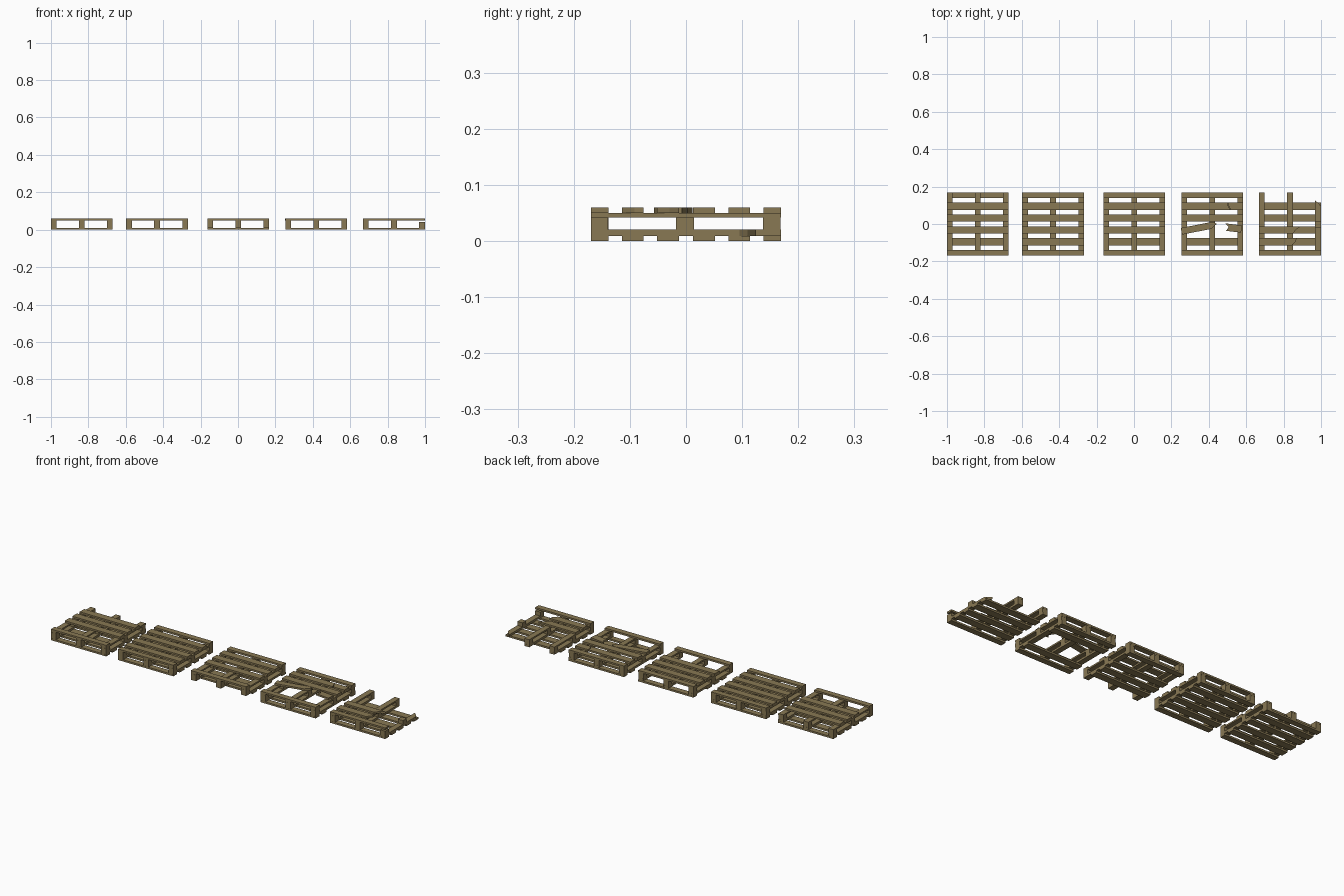
import bpy, bmesh, math
from mathutils import Matrix, Vector

if "Cube" in bpy.data.objects:
    bpy.data.objects.remove(bpy.data.objects["Cube"])

wood = bpy.data.materials.new("weathered_wood")
wood.diffuse_color = (0.25, 0.19, 0.088, 1)
wood.use_nodes = True
wood.node_tree.nodes["Principled BSDF"].inputs["Base Color"].default_value = wood.diffuse_color

# Board rows from back (0) to front (5): centre y and width
ROWS = [(0.154, 0.031), (0.095, 0.039), (0.032, 0.039),
        (-0.032, 0.039), (-0.095, 0.039), (-0.154, 0.031)]
STRINGERS = (-0.150, 0.0, 0.150)
T = 0.0095


def prism(name, pts, z0, z1, loc=(0, 0), rot=0):
    """Extrude a flat outline between two heights."""
    bm = bmesh.new()
    f = bm.faces.new([bm.verts.new((x, y, z0)) for x, y in pts])
    r = bmesh.ops.extrude_face_region(bm, geom=[f])
    for v in r["geom"]:
        if isinstance(v, bmesh.types.BMVert):
            v.co.z = z1
    bmesh.ops.recalc_face_normals(bm, faces=bm.faces)
    bm.transform(Matrix.Translation(Vector((loc[0], loc[1], 0))) @ Matrix.Rotation(rot, 4, 'Z'))
    me = bpy.data.meshes.new(name)
    bm.to_mesh(me)
    bm.free()
    me.materials.append(wood)
    ob = bpy.data.objects.new(name, me)
    bpy.context.collection.objects.link(ob)
    return ob


def box(name, x0, x1, y0, y1, z0, z1):
    return prism(name, [(x0, y0), (x1, y0), (x1, y1), (x0, y1)], z0, z1)


def board(name, cx, row, top=True):
    y, w = ROWS[row]
    z = 0.0505 if top else 0
    box(name, cx - 0.165, cx + 0.165, y - w / 2, y + w / 2, z, z + T)


def broken_board(name, x0, x1, y, w, z, left=(0, 0, 0), right=(0, 0, 0), rot=0):
    """Plank with splintered ends; offsets go from its front edge to its back edge."""
    h, m = w / 2, (x0 + x1) / 2
    pts = [(x0 - m + left[0], -h), (x1 - m + right[0], -h), (x1 - m + right[1], 0.003),
           (x1 - m + right[2], h), (x0 - m + left[2], h), (x0 - m + left[1], 0.002)]
    prism(name, pts, z, z + T, (m, y), rot)


def stringer(name, x):
    """Three blocks tied by an upper and a lower rail."""
    a, b = x - 0.015, x + 0.015
    box(name + "_lower_rail", a, b, -0.169, 0.169, T, 0.021)
    box(name + "_upper_rail", a, b, -0.169, 0.169, 0.042, 0.0505)
    for k, y in enumerate((-0.154, -0.002, 0.153)):
        box(f"{name}_block_{k}", a, b, y - 0.0155, y + 0.0155, 0.021, 0.042)


def pallet(name, cx, top, bottom, stringers=STRINGERS):
    for i, s in enumerate(stringers):
        stringer(f"{name}_stringer_{i}", cx + s)
    for r in top:
        board(f"{name}_top_board_{r}", cx, r)
    for r in bottom:
        board(f"{name}_bottom_board_{r}", cx, r, False)


# Worn pallet, whole pallet, and a pallet with gaps
pallet("worn_pallet", -0.835, (1, 2, 3, 5), (0, 1, 2, 3, 4, 5))
pallet("whole_pallet", -0.433, range(6), range(6))
pallet("gappy_pallet", 0.002, (0, 1, 2, 3, 5), (0, 2, 3, 4))

# Cracked pallet with a snapped, twisted middle board
c = 0.418
pallet("cracked_pallet", c, (0, 2, 5), (0, 1, 4, 5))
broken_board("cracked_board_long", c - 0.165, 0.515, 0.095, 0.039, 0.0505, right=(0, -0.012, -0.012))
broken_board("cracked_board_short", 0.518, c + 0.165, 0.095, 0.039, 0.0505, left=(0, -0.012, -0.012))
broken_board("snapped_board_left", 0.252, 0.43, -0.022, 0.036, 0.0505,
             right=(-0.02, 0.015, -0.005), rot=math.radians(11))
broken_board("snapped_board_right", 0.495, 0.575, -0.022, 0.039, 0.0505,
             left=(0.0, 0.01, -0.01), rot=math.radians(-7))

# Ruined pallet: missing back boards and a broken right stringer
c = 0.834
pallet("ruined_pallet", c, (5,), (1, 2, 3, 4, 5), STRINGERS[:2])
broken_board("ruined_board_left", c - 0.165, 0.865, -0.095, 0.039, 0.0505, right=(-0.02, 0, 0.004))
broken_board("ruined_board_upper", c - 0.165, 0.875, -0.032, 0.039, 0.0505, right=(-0.025, -0.008, 0.016))
x0, x1 = 0.969, 0.999
prism("broken_lower_rail", [(x0, -0.169), (x1, -0.169), (x1, 0.095), (x1 - 0.01, 0.11), (x0, 0.125)], T, 0.021)
box("broken_stringer_front_block", x0, x1, -0.169, -0.139, 0.021, 0.042)
box("broken_stringer_middle_block", x0, x1, -0.018, 0.014, 0.021, 0.042)
